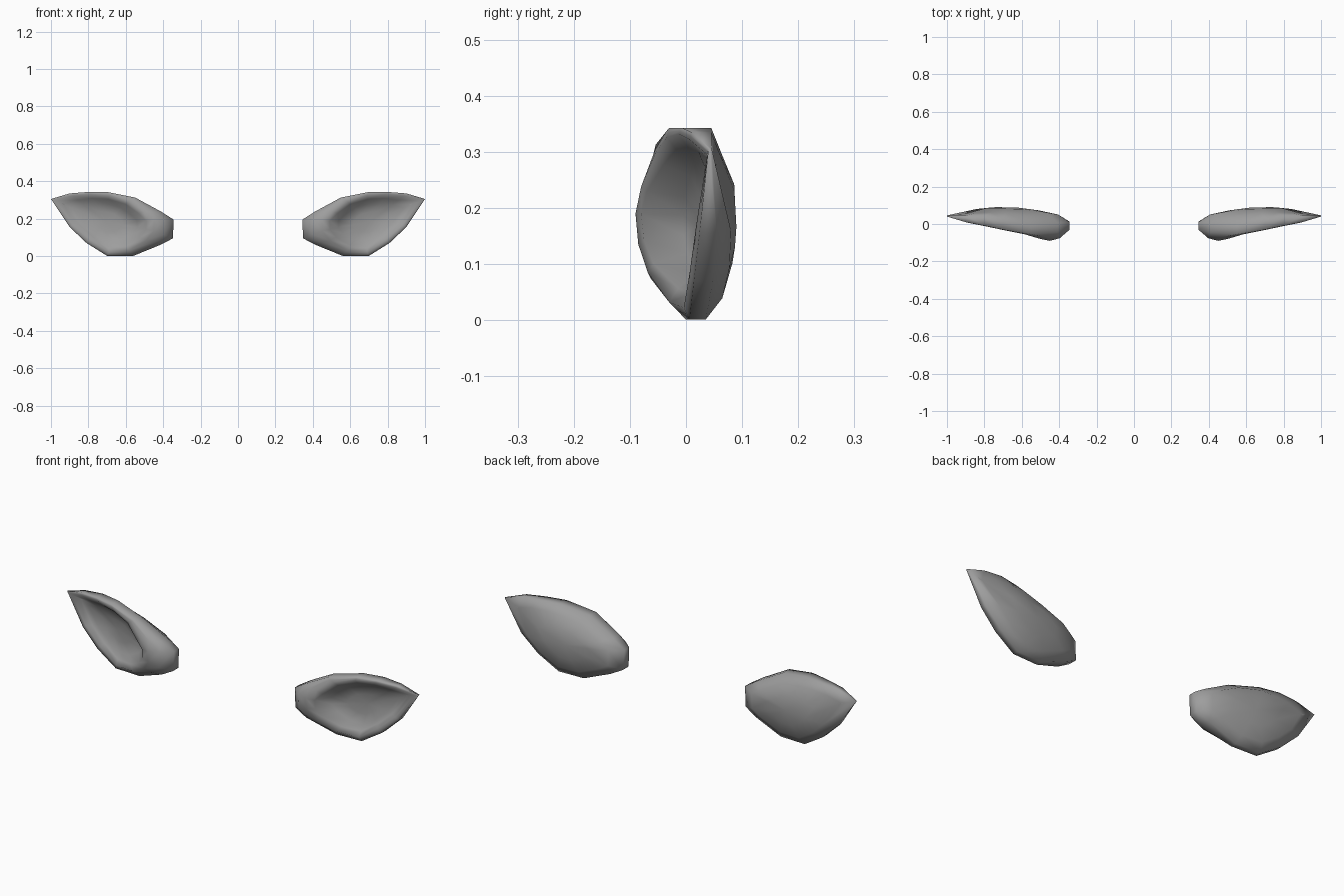
import bpy, bmesh

if "Cube" in bpy.data.objects:
    bpy.data.objects.remove(bpy.data.objects["Cube"])

# Ear outline: x, z, front y, back y (counter-clockwise from the inner base)
OUTLINE = [
    (.344, .195, -.03, .01), (.348, .095, -.03, .015), (.41, .062, -.035, .025),
    (.56, .001, .0, .03), (.70, .001, .006, .035), (.81, .07, .014, .048),
    (.90, .155, .024, .055), (1.0, .305, .040, .046), (.90, .335, .01, .045),
    (.80, .343, -.008, .045), (.70, .343, -.03, .025), (.55, .313, -.054, -.005),
    (.41, .237, -.045, .005)]

# Front lip around the hollow: x, y, z
LIP = [
    (.45, -.09, .19), (.45, -.085, .135), (.49, -.068, .085), (.58, -.03, .032),
    (.69, -.004, .022), (.79, .007, .088), (.88, .018, .168), (.975, .038, .295),
    (.885, .006, .322), (.79, -.013, .332), (.69, -.034, .327), (.58, -.056, .295),
    (.50, -.08, .238)]


def toward(point, centre, scale, y):
    return (centre[0] + (point[0] - centre[0]) * scale, y,
            centre[1] + (point[2] - centre[1]) * scale)


def back_depth(x):
    # Rounded back, thinning towards base and tip
    keys = [(.34, .02), (.42, .063), (.52, .074), (.62, .087), (.75, .09), (.85, .085), (1.0, .05)]
    for (a, ya), (b, yb) in zip(keys, keys[1:]):
        if x <= b:
            return ya + (yb - ya) * (x - a) / (b - a)
    return keys[-1][1]


front = [(x, yf, z) for x, z, yf, yb in OUTLINE]
back = [(x, yb, z) for x, z, yf, yb in OUTLINE]
hollow, back_mid = (.71, .185), (.63, .175)

rings = []
for scale in (.42, .78):
    ring = [toward(p, back_mid, scale, 0) for p in back]
    rings.append([(x, back_depth(x) - 1.1 * max(0, .17 - z) ** 2
                   - 2.2 * max(0, z - .2) ** 2 * (2 if x < .66 else 1)
                   - (.005 if scale > .5 else 0), z) for x, y, z in ring])
rings += [back, front]

# Rounded bulge between outline and lip, strongest at the base
bulge = []
for a, b in zip(front, LIP):
    mid = [(p + q) / 2 for p, q in zip(a, b)]
    mid[1] -= .016 * max(0, min(1, (.55 - mid[0]) / .15))
    bulge.append(tuple(mid))
rings += [bulge, LIP]

# Hollow: a steep wall on the base side, shallow towards the tip
rings.append([toward(p, hollow, .84, p[1] + (.010 if p[0] < .52 else .016)) for p in LIP])
rings.append([toward(p, hollow, .66, .030 + p[1] * .40) for p in LIP])
rings.append([toward(p, hollow, .36, .036 + p[1] * .20) for p in LIP])

# Bridge the rings into one closed ear shell
bm = bmesh.new()
loops = [[bm.verts.new(p) for p in ring] for ring in rings]
n = len(OUTLINE)
for a, b in zip(loops, loops[1:]):
    for i in range(n):
        j = (i + 1) % n
        bm.faces.new((a[i], a[j], b[j], b[i]))
for loop, centre, y in ((loops[0], back_mid, .089), (loops[-1], hollow, .038)):
    c = bm.verts.new((centre[0], y, centre[1]))
    for i in range(n):
        bm.faces.new((loop[i], loop[(i + 1) % n], c))
bmesh.ops.recalc_face_normals(bm, faces=bm.faces)
for f in bm.faces:
    f.smooth = True
mesh = bpy.data.meshes.new("ears")
bm.to_mesh(mesh)
bm.free()
ears = bpy.data.objects.new("ears", mesh)
bpy.context.collection.objects.link(ears)

# Darker grey skin
grey = bpy.data.materials.new("dark_grey")
grey.diffuse_color = (.34, .34, .34, 1)
grey.use_nodes = True
grey.node_tree.nodes["Principled BSDF"].inputs["Base Color"].default_value = grey.diffuse_color
mesh.materials.append(grey)

# Matching ear on the other side
mirror = ears.modifiers.new("mirror", "MIRROR")
mirror.use_axis[0] = True
mirror.use_mirror_merge = False
